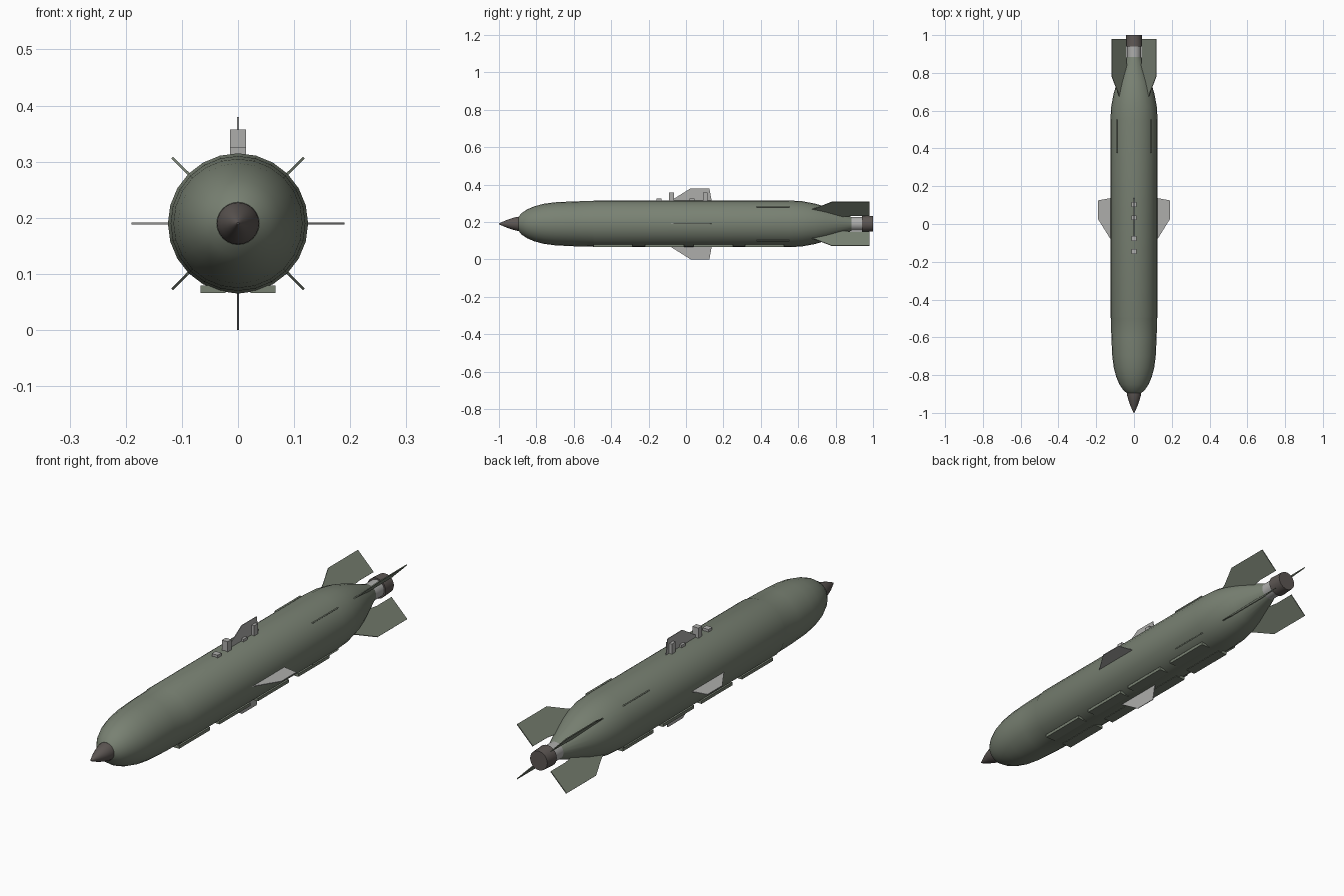
import bpy, bmesh, math
from mathutils import Matrix, Vector

AXIS_Z = 0.19   # height of the long axis

cube = bpy.data.objects.get("Cube")
if cube:
    bpy.data.objects.remove(cube, do_unlink=True)


def material(name, rgb):
    m = bpy.data.materials.new(name)
    m.use_nodes = True
    m.diffuse_color = (*rgb, 1)
    m.node_tree.nodes["Principled BSDF"].inputs["Base Color"].default_value = (*rgb, 1)
    return m


green = material("olive_grey", (0.19, 0.22, 0.17))
grey = material("light_grey", (0.42, 0.42, 0.41))
brown = material("dark_brown_grey", (0.11, 0.095, 0.088))


def finish(bm, name, mat, smooth=False):
    bmesh.ops.recalc_face_normals(bm, faces=bm.faces)
    mesh = bpy.data.meshes.new(name)
    bm.to_mesh(mesh)
    bm.free()
    mesh.materials.append(mat)
    ob = bpy.data.objects.new(name, mesh)
    bpy.context.collection.objects.link(ob)
    if smooth:
        bpy.ops.object.select_all(action='DESELECT')
        ob.select_set(True)
        bpy.context.view_layer.objects.active = ob
        bpy.ops.object.shade_smooth_by_angle(angle=math.radians(30))
    return ob


def lathe(name, profile, mat, sides=24):
    """Spin (y, radius) points round the long axis."""
    bm = bmesh.new()
    pts = [(profile[0][0], 0), *profile, (profile[-1][0], 0)]
    vs = [bm.verts.new((r, y, AXIS_Z)) for y, r in pts]
    edges = [bm.edges.new(pair) for pair in zip(vs, vs[1:])]
    bmesh.ops.spin(bm, geom=vs + edges, cent=(0, 0, AXIS_Z), axis=(0, 1, 0),
                   angle=math.tau, steps=sides, use_duplicate=False)
    bmesh.ops.remove_doubles(bm, verts=bm.verts, dist=0.0002)
    return finish(bm, name, mat, smooth=True)


def fin(name, outline, thick, angle, mat):
    """Thin plate from (y, radius) points, turned round the long axis."""
    bm = bmesh.new()
    face = bm.faces.new([bm.verts.new((r, y, -thick / 2)) for y, r in outline])
    out = bmesh.ops.extrude_face_region(bm, geom=[face])
    top = [v for v in out["geom"] if isinstance(v, bmesh.types.BMVert)]
    bmesh.ops.translate(bm, verts=top, vec=(0, 0, thick))
    turn = Matrix.Translation((0, 0, AXIS_Z)) @ Matrix.Rotation(math.radians(angle), 4, 'Y')
    bmesh.ops.transform(bm, matrix=turn, verts=bm.verts)
    return finish(bm, name, mat)


def box(name, low, high, mat):
    low, high = Vector(low), Vector(high)
    bm = bmesh.new()
    bmesh.ops.create_cube(bm, size=1)
    bmesh.ops.scale(bm, vec=high - low, verts=bm.verts)
    bmesh.ops.translate(bm, vec=(low + high) / 2, verts=bm.verts)
    return finish(bm, name, mat)


# Hull, nose and tail
lathe("body", [(-0.895, 0.038), (-0.88, 0.057), (-0.85, 0.077), (-0.81, 0.094),
               (-0.76, 0.107), (-0.7, 0.115), (-0.6, 0.120), (-0.5, 0.122),
               (-0.49, 0.125), (0.55, 0.125), (0.62, 0.121), (0.69, 0.108),
               (0.75, 0.09), (0.885, 0.037)], green)
lathe("nose_cone", [(-1, 0.002), (-0.985, 0.009), (-0.96, 0.02), (-0.93, 0.03),
                    (-0.905, 0.037), (-0.89, 0.038)], brown)
lathe("tail_band", [(0.88, 0.037), (0.945, 0.037)], grey)
lathe("tail_cap", [(0.94, 0.044), (1, 0.041)], brown)

# Diagonal tail fins and the thin rails ahead of them
tail_outline = [(0.65, 0.10), (0.7, 0.122), (0.78, 0.166), (0.98, 0.166),
                (0.98, 0.06), (0.88, 0.06), (0.8, 0.05)]
rail_outline = [(0.37, 0.115), (0.38, 0.13), (0.55, 0.13), (0.56, 0.115)]
for i, angle in enumerate((45, 135, 225, 315), 1):
    fin(f"tail_fin_{i}", tail_outline, 0.004, angle, green)
    fin(f"side_rail_{i}", rail_outline, 0.005, angle, green)

# Small mid-body fins
mid_outline = [(-0.09, 0.118), (0.025, 0.19), (0.125, 0.19), (0.138, 0.118)]
for label, angle in (("left", 0), ("bottom", 90), ("right", 180), ("top", 270)):
    fin(f"mid_fin_{label}", mid_outline, 0.003, angle, grey)

# Hanging lugs and connectors on top
for name, y, half_x, top in (("front_connector", -0.145, 0.014, 0.325),
                             ("front_lug", -0.077, 0.014, 0.357),
                             ("rear_connector", 0.033, 0.012, 0.325),
                             ("rear_lug", 0.103, 0.014, 0.357)):
    box(name, (-half_x, y - 0.013, 0.305), (half_x, y + 0.013, top), grey)

# Two rows of belly panels
for i, y in enumerate((-0.39, -0.115, 0.145, 0.42), 1):
    for label, side in (("left", 1), ("right", -1)):
        xs = sorted((side * 0.022, side * 0.067))
        box(f"belly_panel_{label}_{i}", (xs[0], y - 0.105, 0.066),
            (xs[1], y + 0.105, 0.079), green)
